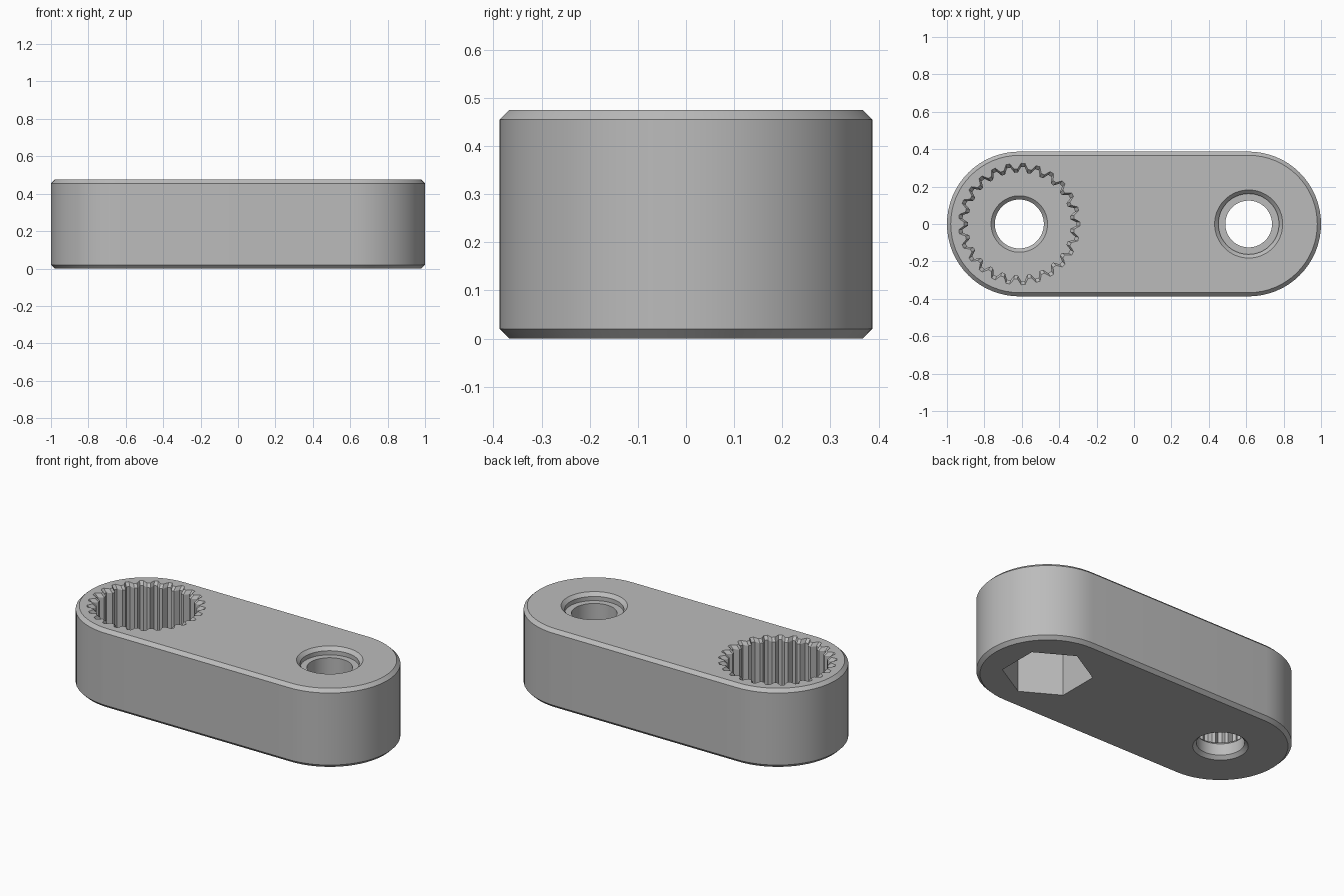
import bpy, bmesh
from math import sin, cos, pi, radians

cube = bpy.data.objects.get("Cube")
if cube:
    bpy.data.objects.remove(cube, do_unlink=True)

HALF, H, CH = 0.387, 0.475, 0.02
CX = 1 - HALF          # distance of each bore from the centre

grey = bpy.data.materials.new("plain_grey")
grey.use_nodes = True
colour = (0.5, 0.5, 0.5, 1)
grey.diffuse_color = colour
grey.node_tree.nodes["Principled BSDF"].inputs["Base Color"].default_value = colour


def loft(name, rings):
    """Closed solid through a stack of (outline, z) rings."""
    bm = bmesh.new()
    loops = [[bm.verts.new((x, y, z)) for x, y in pts] for pts, z in rings]
    for a, b in zip(loops, loops[1:]):
        n = len(a)
        for i in range(n):
            j = (i + 1) % n
            bm.faces.new((a[i], a[j], b[j], b[i]))
    bm.faces.new(loops[0][::-1])
    bm.faces.new(loops[-1])
    bmesh.ops.recalc_face_normals(bm, faces=bm.faces)
    mesh = bpy.data.meshes.new(name)
    bm.to_mesh(mesh)
    bm.free()
    mesh.materials.append(grey)
    obj = bpy.data.objects.new(name, mesh)
    bpy.context.collection.objects.link(obj)
    return obj


def circle(cx, r, n=64, turn=0.0):
    return [(cx + r * cos(turn + 2 * pi * i / n), r * sin(turn + 2 * pi * i / n))
            for i in range(n)]


def slot(r, n=32):
    right = [(CX + r * cos(a), r * sin(a)) for a in (pi * i / n - pi / 2 for i in range(n + 1))]
    return right + [(-x, -y) for x, y in right]


def spline(tip, root, teeth=25):
    pts = []
    for i in range(teeth * 4):
        r = root if i % 4 in (0, 3) else tip
        a = 2 * pi * (i // 4 + (0.13, 0.37, 0.63, 0.87)[i % 4]) / teeth
        r = tip if i % 4 in (1, 2) else root
        pts.append((-CX + r * cos(a), r * sin(a)))
    return pts


# Chamfered link body
body = loft("link_body", [(slot(HALF - CH), 0), (slot(HALF), CH),
                          (slot(HALF), H - CH), (slot(HALF - CH), H)])

FLOOR, SEAT, HEX = 0.11, H - 0.045, 0.28
E = 0.01               # cutter overshoot past the surface
cutters = [
    # Toothed pocket with a chamfered mouth
    loft("spline_pocket", [(spline(0.275, 0.305), FLOOR), (spline(0.275, 0.305), H - CH),
                           (spline(0.295 + E, 0.325 + E), H + E)]),
    # Bore below the pocket, chamfered at both ends
    loft("pocket_bore", [(circle(-CX, 0.151 + E), -E), (circle(-CX, 0.131), CH),
                         (circle(-CX, 0.131), FLOOR - CH), (circle(-CX, 0.151 + E), FLOOR + E)]),
    # Bolt bore with a shallow chamfered seat
    loft("bolt_bore", [(circle(CX, 0.125), HEX - 0.05), (circle(CX, 0.125), SEAT),
                       (circle(CX, 0.162), SEAT), (circle(CX, 0.162), H - CH),
                       (circle(CX, 0.182 + E), H + E)]),
    # Hexagonal nut pocket underneath
    loft("nut_pocket", [(circle(CX, 0.249, 6, pi / 6), -E), (circle(CX, 0.249, 6, pi / 6), HEX)]),
]

bpy.context.view_layer.objects.active = body
body.select_set(True)
for cutter in cutters:
    cutter.hide_render = True
    mod = body.modifiers.new(cutter.name, 'BOOLEAN')
    mod.operation, mod.solver, mod.object = 'DIFFERENCE', 'EXACT', cutter
    bpy.ops.object.modifier_apply(modifier=mod.name)
    bpy.data.objects.remove(cutter, do_unlink=True)

bpy.ops.object.select_all(action='DESELECT')
body.select_set(True)
bpy.ops.object.shade_smooth_by_angle(angle=radians(25))
